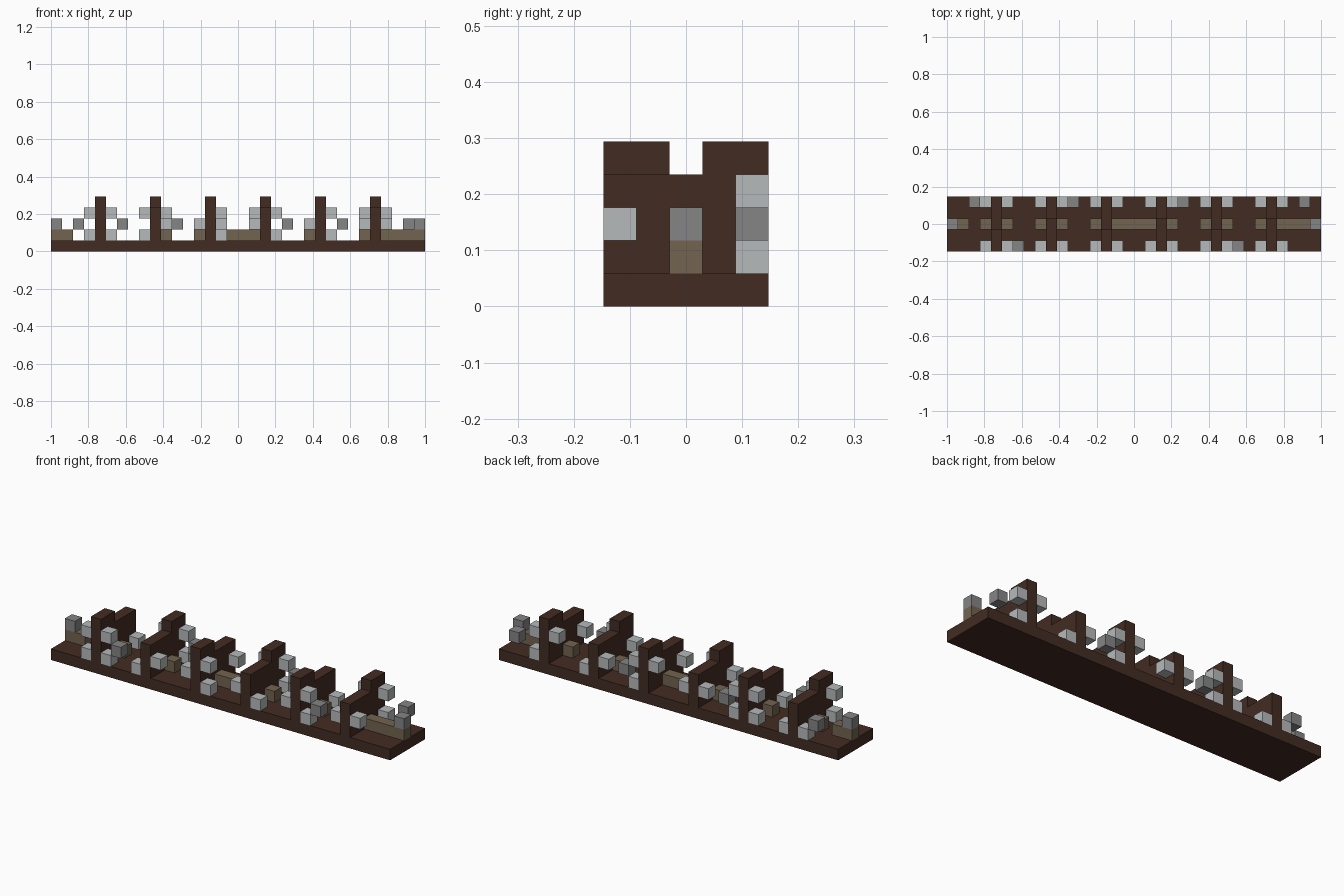
import bpy
import bmesh
from mathutils import Matrix, Vector

if "Cube" in bpy.data.objects:
    bpy.data.objects.remove(bpy.data.objects["Cube"])

NX, NY = 34, 5
U = 2 / NX  # edge of one block


def material(name, rgb):
    mat = bpy.data.materials.new(name)
    mat.use_nodes = True
    color = (*rgb, 1)
    mat.diffuse_color = color
    mat.node_tree.nodes["Principled BSDF"].inputs["Base Color"].default_value = color
    return mat


DARK = material("dark wood", (0.055, 0.025, 0.016))
PLANK = material("weathered wood", (0.171, 0.127, 0.08))
LIGHT = material("light grey", (0.468, 0.491, 0.497))
GREY = material("mid grey", (0.235, 0.235, 0.235))


def blocks(name, mat, boxes):
    """Build boxes given as (first cell, size in cells) in one object."""
    bm = bmesh.new()
    for cell, size in boxes:
        size = Vector(size)
        center = (Vector(cell) + size / 2 - Vector((NX / 2, NY / 2, 0))) * U
        bmesh.ops.create_cube(
            bm, size=1, matrix=Matrix.Translation(center) @ Matrix.Diagonal((*(size * U), 1)))
    mesh = bpy.data.meshes.new(name)
    bm.to_mesh(mesh)
    bm.free()
    mesh.materials.append(mat)
    obj = bpy.data.objects.new(name, mesh)
    bpy.context.collection.objects.link(obj)


def cubes(name, mat, row, columns):
    """Unit cubes in one row: column -> list of levels."""
    blocks(name, mat, [((i, row, k), (1, 1, 1)) for i, ks in columns.items() for k in ks])


# Floor slab
blocks("floor", DARK, [((0, 0, 0), (NX, NY, 1))])

# Cross walls, each with a raised half that swaps sides
for n in range(6):
    i = 4 + 5 * n
    raised = 0 if n % 2 == 0 else 3
    blocks(f"wall_{n + 1}", DARK, [((i, 0, 1), (1, NY, 3))])
    blocks(f"wall_top_{n + 1}", DARK, [((i, raised, 4), (1, 2, 1))])

# Centre planks
for start, end in ((0, 1), (3, 5), (8, 10), (13, 20), (23, 25), (28, 33)):
    blocks(f"plank_{start}", PLANK, [((start, 2, 1), (end - start + 1, 1, 1))])

# Light blocks beside the walls
cubes("front_light_blocks", LIGHT, 0, {
    3: [1, 3], 5: [1, 3], 8: [1], 10: [2], 13: [2], 15: [1, 3],
    18: [2], 20: [1], 23: [2], 25: [1, 3], 28: [2], 30: [2]})
cubes("back_light_blocks", LIGHT, 4, {
    3: [1], 5: [1], 8: [1, 3], 10: [1, 3], 13: [2], 15: [2],
    18: [3], 20: [1, 3], 23: [2], 25: [1], 28: [3], 30: [1, 3]})

# Darker grey blocks
cubes("front_grey_blocks", GREY, 0, {6: [2], 26: [2]})
cubes("back_grey_blocks", GREY, 4, {2: [2], 11: [2], 21: [2], 32: [2]})
cubes("end_grey_blocks", GREY, 2, {0: [2], 33: [2]})
